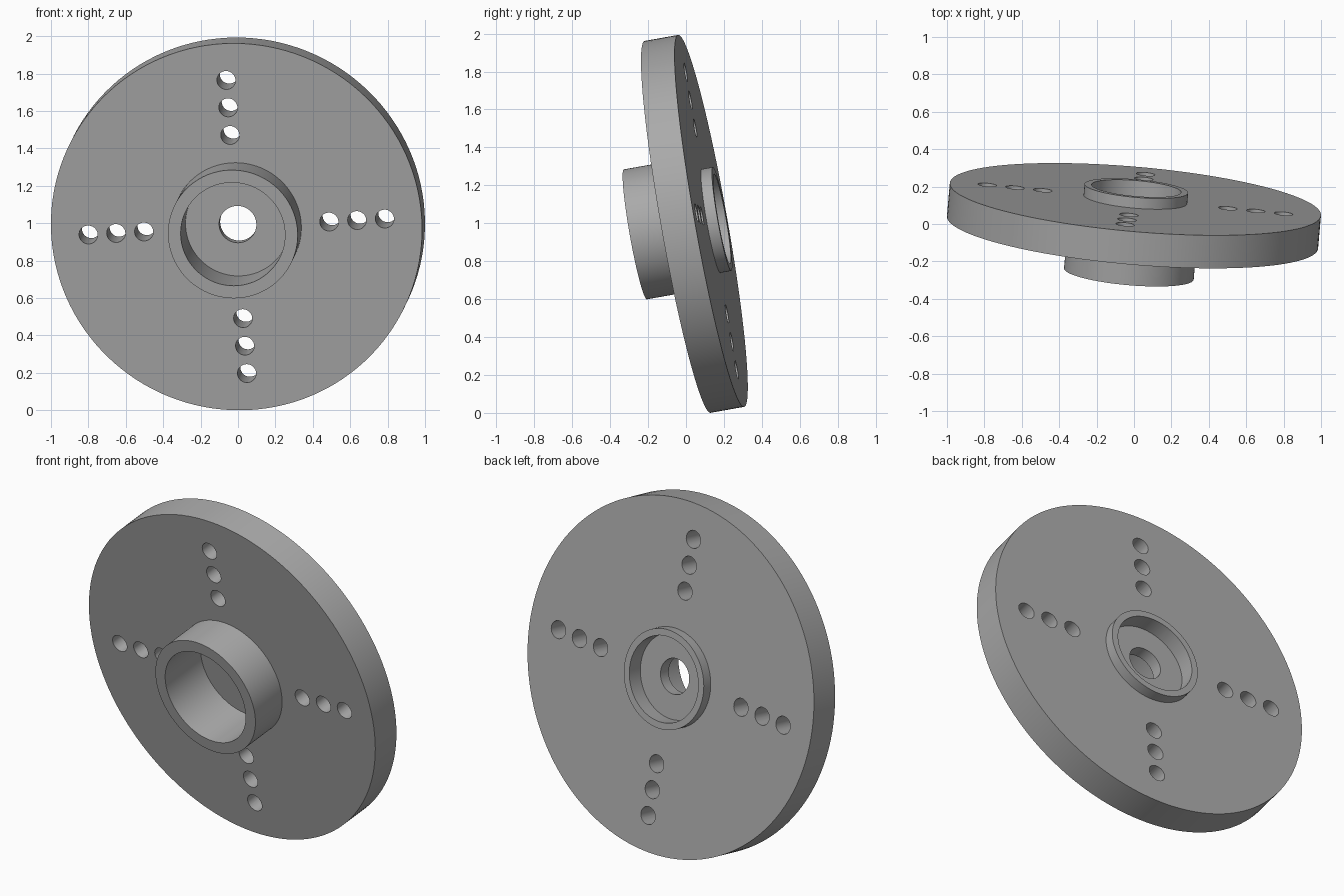
import bpy, bmesh, math
from mathutils import Vector, Matrix

if "Cube" in bpy.data.objects:
    bpy.data.objects.remove(bpy.data.objects["Cube"])

SEGMENTS = 128
steel = bpy.data.materials.new("grey_metal")
steel.diffuse_color = (0.4, 0.4, 0.4, 1)
steel.use_nodes = True
steel.node_tree.nodes["Principled BSDF"].inputs["Base Color"].default_value = steel.diffuse_color

# Tilted frame: local z runs along the axle, from hub side to rear ring
axle = Vector((0.086, 0.981, 0.174)).normalized()
row = Vector((0.7925, -0.077, 0.0425))
row = (row - axle * row.dot(axle)).normalized()
side = axle.cross(row)
frame = Matrix((row, side, axle)).transposed().to_4x4()
frame.translation = (-0.008, -0.044, 0.981)


def make_object(name, bm):
    bmesh.ops.recalc_face_normals(bm, faces=bm.faces)
    mesh = bpy.data.meshes.new(name)
    bm.to_mesh(mesh)
    bm.free()
    mesh.materials.append(steel)
    obj = bpy.data.objects.new(name, mesh)
    bpy.context.collection.objects.link(obj)
    obj.matrix_world = frame
    return obj


def lathe(name, profile):
    """Revolve a closed (radius, height) profile about local z."""
    bm = bmesh.new()
    rings = []
    for r, z in profile:
        rings.append([bm.verts.new((r * math.cos(a), r * math.sin(a), z))
                      for a in (2 * math.pi * i / SEGMENTS for i in range(SEGMENTS))])
    for k, ring in enumerate(rings):
        nxt = rings[(k + 1) % len(rings)]
        for i in range(SEGMENTS):
            j = (i + 1) % SEGMENTS
            bm.faces.new((ring[i], ring[j], nxt[j], nxt[i]))
    return make_object(name, bm)


# Disc with hollow hub, central web and rear locating ring
flange = lathe("flange_disc", [
    (0.10, 0.075), (0.28, 0.075), (0.28, -0.227), (0.348, -0.227),   # hub
    (0.348, 0), (0.996, 0), (0.996, 0.18), (0.278, 0.18),            # disc
    (0.278, 0.239), (0.24, 0.239), (0.24, 0.145), (0.10, 0.145)])    # rear ring

# Four rows of three bolt holes
bm = bmesh.new()
for quarter in range(4):
    for radius in (0.498, 0.648, 0.797):
        place = (Matrix.Rotation(quarter * math.pi / 2, 4, 'Z')
                 @ Matrix.Translation((radius, 0, 0.09)))
        bmesh.ops.create_cone(bm, cap_ends=True, segments=32, radius1=0.05,
                              radius2=0.05, depth=0.4, matrix=place)
cutter = make_object("bolt_hole_cutter", bm)

bpy.context.view_layer.update()
cut = flange.modifiers.new("bolt_holes", 'BOOLEAN')
cut.operation = 'DIFFERENCE'
cut.solver = 'EXACT'
cut.object = cutter
bpy.context.view_layer.objects.active = flange
flange.select_set(True)
bpy.ops.object.modifier_apply(modifier=cut.name)
bpy.data.objects.remove(cutter)
bpy.ops.object.shade_smooth_by_angle(angle=math.radians(30))
